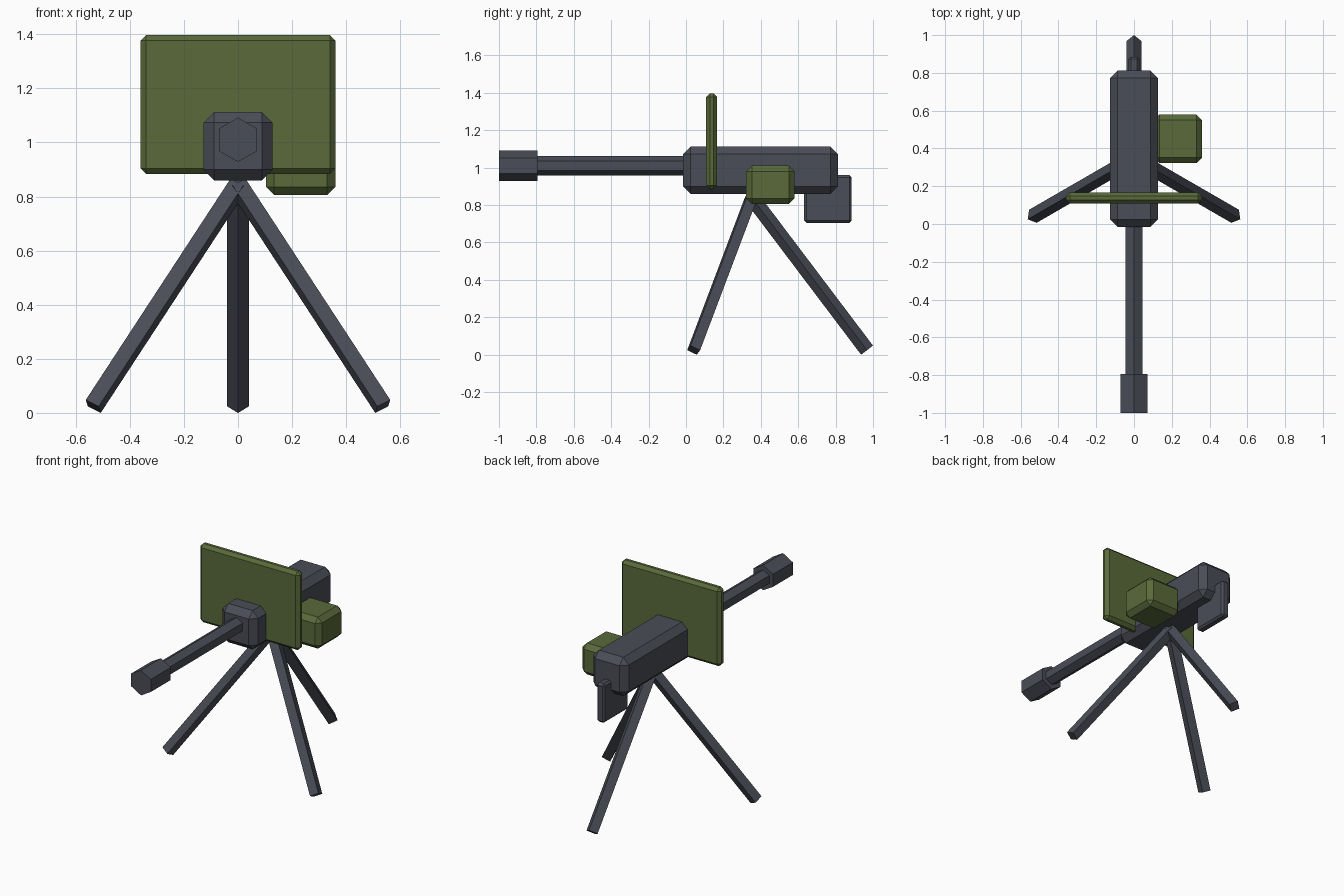
import bpy
import math
from mathutils import Vector, Matrix

cube = bpy.data.objects.get("Cube")
if cube:
    bpy.data.objects.remove(cube, do_unlink=True)


def material(name, rgb):
    mat = bpy.data.materials.new(name)
    mat.use_nodes = True
    color = (*rgb, 1)
    mat.diffuse_color = color
    mat.node_tree.nodes["Principled BSDF"].inputs["Base Color"].default_value = color
    return mat


steel = material("dark steel", (0.068, 0.074, 0.095))
green = material("olive green", (0.1, 0.143, 0.042))


def box(name, low, high, bevel, mat):
    """Chamfered box between two corners."""
    low, high = Vector(low), Vector(high)
    bpy.ops.mesh.primitive_cube_add(size=1)
    ob = bpy.context.object
    ob.name = name
    ob.data.transform(Matrix.Translation((low + high) / 2) @ Matrix.Diagonal((*(high - low), 1)))
    ob.data.materials.append(mat)
    mod = ob.modifiers.new("chamfer", "BEVEL")
    mod.width = bevel
    mod.segments = 1
    return ob


def rod(name, start, end, radius, sides, mat, turn=0):
    """Prism from start to end in the YZ plane, then turned about the z axis of start."""
    start, end = Vector(start), Vector(end)
    axis = end - start
    bpy.ops.mesh.primitive_cylinder_add(vertices=sides, radius=radius, depth=axis.length)
    ob = bpy.context.object
    ob.name = name
    tilt = math.atan2(-axis.y, axis.z)
    ob.data.transform(Matrix.Translation(axis / 2) @ Matrix.Rotation(tilt, 4, "X"))
    ob.data.transform(Matrix.Translation(start) @ Matrix.Rotation(turn, 4, "Z"))
    ob.data.materials.append(mat)
    return ob


# Gun body, barrel and muzzle
box("receiver", (-0.128, -0.015, 0.86), (0.128, 0.812, 1.113), 0.04, steel)
rod("barrel", (0, 0.1, 1.01), (0, -0.85, 1.01), 0.051, 6, steel)
rod("muzzle", (0, -0.795, 1.01), (0, -1, 1.01), 0.082, 6, steel)
box("grip", (-0.028, 0.632, 0.705), (0.028, 0.885, 0.96), 0.012, steel)

# Shield and ammunition box
box("shield", (-0.36, 0.108, 0.884), (0.36, 0.167, 1.397), 0.02, green)
box("ammo_box", (0.104, 0.322, 0.805), (0.36, 0.58, 1.01), 0.03, green)

# Tripod: one leg to the rear, two to the front
for name, degrees in (("rear_leg", 0), ("front_right_leg", 120), ("front_left_leg", 240)):
    rod(name, (0, 0.35, 0.842), (0, 0.968, 0.024), 0.04, 4, steel, math.radians(degrees))
